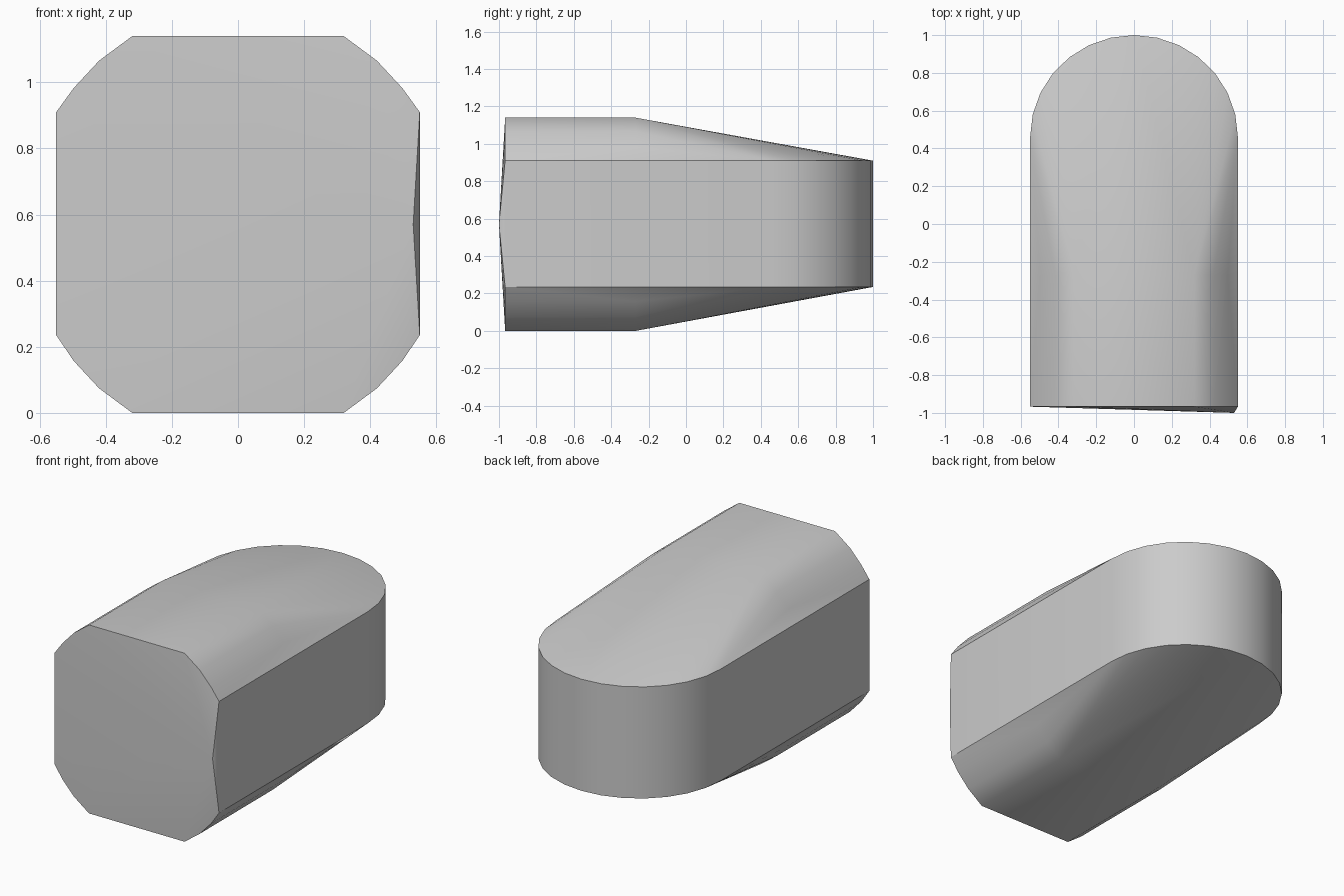
import bpy
import bmesh
import math

cube = bpy.data.objects.get("Cube")
if cube:
    bpy.data.objects.remove(cube, do_unlink=True)

HEIGHT, WALL_LOW, WALL_HIGH = 1.14, 0.235, 0.91
HALF, TOP_HALF = 0.55, 0.32
FRONT, RIDGE, ARC_Y, ARC_N = -0.967, -0.27, 0.46, 14

points = []

# Upright wall: square at the front, round at the back
plan = [(-HALF, FRONT), (HALF, FRONT)]
for i in range(ARC_N + 1):
    a = math.pi * i / ARC_N
    plan.append((HALF * math.cos(a), ARC_Y + (1 - ARC_Y) * math.sin(a)))
for x, y in plan:
    points += [(x, y, WALL_LOW), (x, y, WALL_HIGH)]

# Flat top and bottom with bulged corners, ending where the slopes begin
corner = [(TOP_HALF, HEIGHT), (0.42, 1.066), (0.497, 0.983)]
for y in (FRONT, RIDGE):
    for x, z in corner:
        for side in (-1, 1):
            points += [(side * x, y, z), (side * x, y, HEIGHT - z)]

# Slight peak on the left of the front face
points.append((0.53, -1.0, HEIGHT / 2))

bm = bmesh.new()
for p in points:
    bm.verts.new(p)
hull = bmesh.ops.convex_hull(bm, input=bm.verts[:])
loose = [v for v in bm.verts if not v.link_faces]
bmesh.ops.delete(bm, geom=loose, context="VERTS")
bmesh.ops.dissolve_limit(bm, angle_limit=math.radians(0.5),
                         verts=bm.verts[:], edges=bm.edges[:])
bmesh.ops.recalc_face_normals(bm, faces=bm.faces[:])

# Smooth shading, with the wall rims and steep edges kept sharp
for f in bm.faces:
    f.smooth = True
for e in bm.edges:
    rim = any(all(abs(v.co.z - z) < 0.001 for v in e.verts)
              for z in (WALL_LOW, WALL_HIGH))
    e.smooth = not rim and e.calc_face_angle(0) < math.radians(40)

mesh = bpy.data.meshes.new("rounded_block")
bm.to_mesh(mesh)
bm.free()
block = bpy.data.objects.new("rounded_block", mesh)
bpy.context.collection.objects.link(block)

# Plain grey finish
grey = bpy.data.materials.new("light_grey")
grey.use_nodes = True
colour = (0.6, 0.6, 0.6, 1)
grey.diffuse_color = colour
grey.node_tree.nodes["Principled BSDF"].inputs["Base Color"].default_value = colour
mesh.materials.append(grey)
